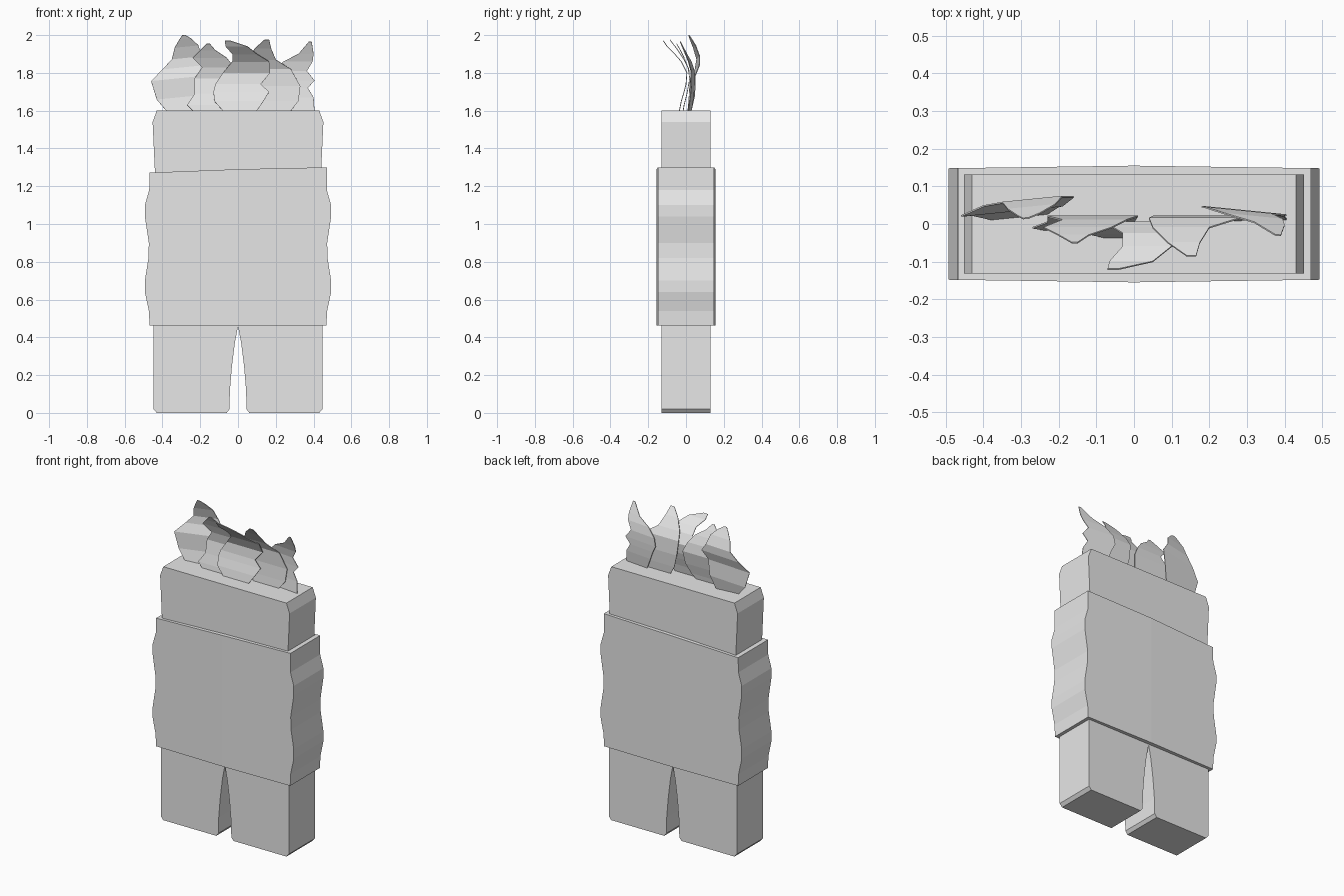
import bpy
import bmesh

cube = bpy.data.objects.get("Cube")
if cube:
    bpy.data.objects.remove(cube, do_unlink=True)

grey = bpy.data.materials.new("plain grey")
grey.use_nodes = True
grey.diffuse_color = (0.8, 0.8, 0.8, 1)
grey.node_tree.nodes["Principled BSDF"].inputs["Base Color"].default_value = (0.8, 0.8, 0.8, 1)


def finish(name, bm):
    """Turn a bmesh into a flat shaded grey object."""
    bmesh.ops.recalc_face_normals(bm, faces=bm.faces[:])
    mesh = bpy.data.meshes.new(name)
    bm.to_mesh(mesh)
    bm.free()
    mesh.materials.append(grey)
    obj = bpy.data.objects.new(name, mesh)
    bpy.context.collection.objects.link(obj)
    return obj


def slab(name, left, right, depth, taper=0.0):
    """Two half outlines, each running from centre top round to centre bottom,
    joined into a slab whose depth shrinks away from the centre line."""
    bm = bmesh.new()
    for outline in (left, right):
        front, back = [
            [bm.verts.new((x, side * (depth - taper * abs(x)), z)) for x, z in outline]
            for side in (-1, 1)]
        bm.faces.new(front)
        bm.faces.new(back)
        for i in range(len(outline) - 1):
            bm.faces.new((front[i], front[i + 1], back[i + 1], back[i]))
    bmesh.ops.remove_doubles(bm, verts=bm.verts[:], dist=0.0001)
    return finish(name, bm)


def mirrored(points):
    return [(-x, z) for x, z in points]


# Head and legs in one slab, with a tapering slit between the legs
body = [(0, 1.6), (0.43, 1.6), (0.452, 1.54), (0.44, 1.28), (0.447, 0.46),
        (0.447, 0.02), (0.43, 0), (0.06, 0), (0.045, 0.02), (0.043, 0.12),
        (0.032, 0.25), (0.017, 0.37), (0, 0.46)]
slab("head_and_legs", mirrored(body), body, 0.131)

# Wavy sided torso with a slightly tilted top
wave = [(0.47, 1.18), (0.493, 1.1), (0.493, 1.04), (0.472, 0.9), (0.474, 0.82),
        (0.493, 0.7), (0.493, 0.64), (0.472, 0.54), (0.468, 0.463), (0, 0.463)]
slab("torso",
     [(0, 1.29), (-0.468, 1.272)] + mirrored(wave),
     [(0, 1.29), (0.47, 1.3)] + wave, 0.155, 0.014)


def tuft(name, rows, tilt=0.0, skew=0.0):
    """Thin curled sheet; each row is height, left edge, right edge, depth.
    Tilt raises the right edge and skew pushes it back."""
    bm = bmesh.new()
    pairs = []
    for z, x0, x1, y in rows:
        half = (x1 - x0) / 2
        rise = tilt * half if z > 1.61 else 0
        pairs.append((bm.verts.new((x0, y - skew * half, z - rise)),
                      bm.verts.new((x1, y + skew * half, z + rise))))
    for (a, b), (c, d) in zip(pairs, pairs[1:]):
        bm.faces.new((a, b, d, c))
    obj = finish(name, bm)
    thick = obj.modifiers.new("thickness", "SOLIDIFY")
    thick.thickness = 0.004
    thick.offset = 0


# Five overlapping tufts of hair from right to left
tuft("hair_far_right", [
    (1.6, -.38, -.23, .02), (1.67, -.43, -.2, .035), (1.77, -.46, -.19, .035),
    (1.83, -.4, -.16, .06), (1.88, -.35, -.19, .065), (1.94, -.335, -.21, .045),
    (1.98, -.31, -.25, .025), (2.0, -.295, -.28, .015)], .1, .1)
tuft("hair_inner_right", [
    (1.6, -.24, -.06, -.015), (1.63, -.27, -.03, -.01), (1.69, -.23, 0, .005),
    (1.77, -.23, .01, .02), (1.83, -.19, -.02, .01), (1.88, -.24, -.06, -.01),
    (1.92, -.2, -.12, -.03), (1.955, -.165, -.15, -.05)])
tuft("hair_centre", [
    (1.6, -.08, .1, -.035), (1.65, -.125, .135, -.025), (1.7, -.13, .165, -.01),
    (1.74, -.12, .12, 0), (1.8, -.08, .17, .005), (1.86, -.03, .165, -.025),
    (1.9, -.03, .1, -.06), (1.94, -.065, .05, -.1), (1.97, -.07, -.04, -.12)])
tuft("hair_inner_left", [
    (1.6, .1, .28, .01), (1.65, .07, .32, .015), (1.73, .05, .33, .02),
    (1.82, .04, .28, .015), (1.87, .05, .2, -.01), (1.93, .09, .175, -.05),
    (1.975, .14, .165, -.085)])
tuft("hair_far_left", [
    (1.6, .25, .405, .02), (1.67, .22, .4, .03), (1.72, .2, .37, .035),
    (1.76, .18, .405, .035), (1.81, .19, .365, .035), (1.86, .24, .395, .02),
    (1.9, .32, .4, 0), (1.965, .375, .39, -.03)], 0, -.1)
